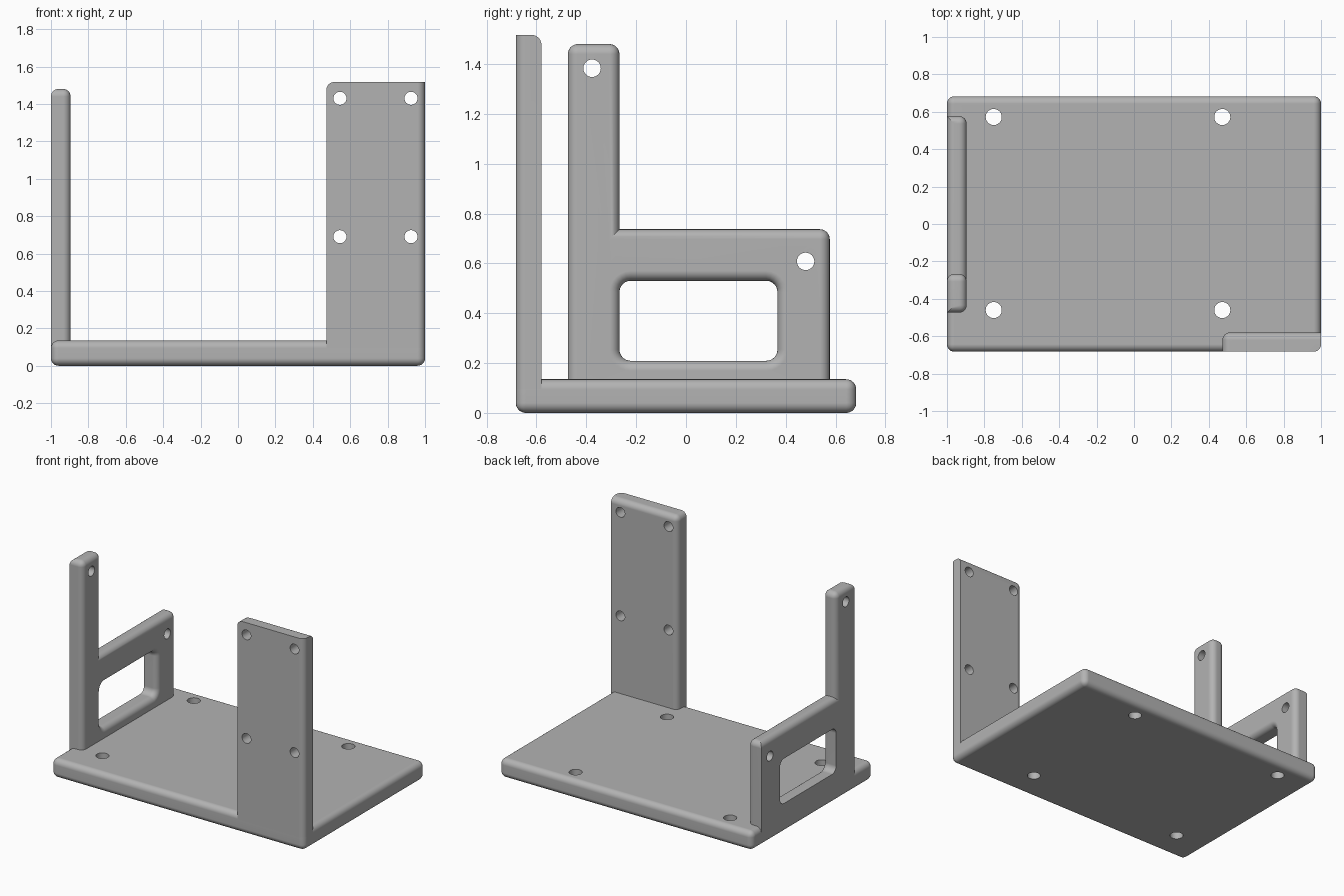
import bpy, bmesh, math
from mathutils import Matrix, Vector

if "Cube" in bpy.data.objects:
    bpy.data.objects.remove(bpy.data.objects["Cube"], do_unlink=True)

R = 0.04                      # fillet radius
HALF_Y = 0.683
BASE_TOP = 0.135
FOOT = BASE_TOP - R           # uprights start where the base fillet starts
INNER = -0.895                # inner face of the side bracket

grey = bpy.data.materials.new("plain_grey")
grey.use_nodes = True
grey.diffuse_color = (0.45, 0.45, 0.45, 1)
grey.node_tree.nodes["Principled BSDF"].inputs["Base Color"].default_value = (0.45, 0.45, 0.45, 1)


def make_object(name, bm):
    bmesh.ops.recalc_face_normals(bm, faces=bm.faces[:])
    mesh = bpy.data.meshes.new(name)
    bm.to_mesh(mesh)
    bm.free()
    obj = bpy.data.objects.new(name, mesh)
    bpy.context.scene.collection.objects.link(obj)
    mesh.materials.append(grey)
    return obj


def box(x0, x1, y0, y1, z0, z1):
    bm = bmesh.new()
    bmesh.ops.create_cube(bm, size=1)
    for v in bm.verts:
        v.co = (x1 if v.co.x > 0 else x0, y1 if v.co.y > 0 else y0, z1 if v.co.z > 0 else z0)
    return bm


def on(edge, **where):
    """True if the whole edge lies at the given coordinates."""
    return all(abs(getattr(v.co, k) - val) < 1e-4 for v in edge.verts for k, val in where.items())


def fillet(bm, rule):
    edges = [e for e in bm.edges if rule(e)]
    bmesh.ops.bevel(bm, geom=edges, offset=R, segments=6, profile=0.5,
                    affect='EDGES', clamp_overlap=True)


def hole_cutter(centre, axis, radius):
    bm = bmesh.new()
    turn = Vector((0, 0, 1)).rotation_difference(Vector(axis)).to_matrix().to_4x4()
    bmesh.ops.create_cone(bm, cap_ends=True, segments=32, radius1=radius, radius2=radius,
                          depth=0.4, matrix=Matrix.Translation(centre) @ turn)
    return make_object("hole_cutter", bm)


def cut_and_finish(obj, cutters):
    bpy.ops.object.select_all(action='DESELECT')
    obj.select_set(True)
    bpy.context.view_layer.objects.active = obj
    for c in cutters:
        c.hide_render = True
        mod = obj.modifiers.new("cut", 'BOOLEAN')
        mod.operation = 'DIFFERENCE'
        mod.solver = 'EXACT'
        mod.object = c
        bpy.ops.object.modifier_apply(modifier=mod.name)
        bpy.data.objects.remove(c, do_unlink=True)
    bpy.ops.object.shade_smooth_by_angle(angle=math.radians(30))
    mod = obj.modifiers.new("even_shading", 'WEIGHTED_NORMAL')
    mod.keep_sharp = True


# Base plate, rounded all over
bm = box(-1, 1, -HALF_Y, HALF_Y, 0, BASE_TOP)
fillet(bm, lambda e: True)
base = make_object("base_plate", bm)
cut_and_finish(base, [hole_cutter((x, y, 0.07), (0, 0, 1), 0.043)
                      for x in (-0.75, 0.472) for y in (-0.46, 0.572)])

# Front upright plate, flush with the base front and side
LEFT, BACK, TOP = 0.473, -0.58, 1.517
bm = box(LEFT, 1, -HALF_Y, BACK, FOOT, TOP)
fillet(bm, lambda e: on(e, x=1, y=-HALF_Y) or on(e, x=LEFT, y=BACK)
       or on(e, y=BACK, z=TOP) or on(e, x=LEFT, z=TOP))
plate = make_object("front_upright_plate", bm)
cut_and_finish(plate, [hole_cutter((x, -0.63, z), (0, 1, 0), 0.035)
                       for x in (0.545, 0.925) for z in (0.69, 1.43)])

# Side bracket: tall column and low panel in one stepped outline
Y0, YSTEP, Y1 = -0.474, -0.267, 0.577
ZSTEP, ZTOP = 0.737, 1.48
outline = [(Y0, FOOT), (Y1, FOOT), (Y1, ZSTEP), (YSTEP, ZSTEP), (YSTEP, ZTOP), (Y0, ZTOP)]
bm = bmesh.new()
face = bm.faces.new([bm.verts.new((-1, y, z)) for y, z in outline])
moved = bmesh.ops.extrude_face_region(bm, geom=[face])["geom"]
bmesh.ops.translate(bm, vec=(INNER + 1, 0, 0),
                    verts=[g for g in moved if isinstance(g, bmesh.types.BMVert)])
if not face.is_valid or not any(abs(f.calc_center_median().x + 1) < 1e-4 for f in bm.faces):
    bm.faces.new([v for v in bm.verts if abs(v.co.x + 1) < 1e-4])
bmesh.ops.recalc_face_normals(bm, faces=bm.faces[:])
fillet(bm, lambda e: not (on(e, z=FOOT) or on(e, x=-1, y=Y0) or on(e, x=-1, y=Y1)
                          or on(e, y=YSTEP, z=ZSTEP)))
bracket = make_object("side_bracket", bm)


# Window cutter with rounded corners, flared on the inner side
def window_ring(bm, x, grow, y0=-0.267, y1=0.367, z0=0.209, z1=0.53, r=0.045, steps=6):
    ring = []
    corners = [(y1 - r, z1 - r), (y0 + r, z1 - r), (y0 + r, z0 + r), (y1 - r, z0 + r)]
    for i, (cy, cz) in enumerate(corners):
        for s in range(steps + 1):
            a = math.pi / 2 * (i + s / steps)
            ring.append(bm.verts.new((x, cy + (r + grow) * math.cos(a),
                                      cz + (r + grow) * math.sin(a))))
    return ring


bm = bmesh.new()
rings = [window_ring(bm, -1.1, 0)]
for s in range(7):
    a = math.pi / 2 * s / 6
    rings.append(window_ring(bm, INNER - R + R * math.sin(a), R * (1 - math.cos(a))))
rings.append(window_ring(bm, INNER + 0.1, R))
for a, b in zip(rings, rings[1:]):
    for i in range(len(a)):
        j = (i + 1) % len(a)
        bm.faces.new((a[i], a[j], b[j], b[i]))
bm.faces.new(rings[0])
bm.faces.new(rings[-1])
window = make_object("window_cutter", bm)
cut_and_finish(bracket, [window] + [hole_cutter((-0.95, y, z), (1, 0, 0), 0.035)
                                    for y, z in ((-0.377, 1.383), (0.48, 0.608))])
